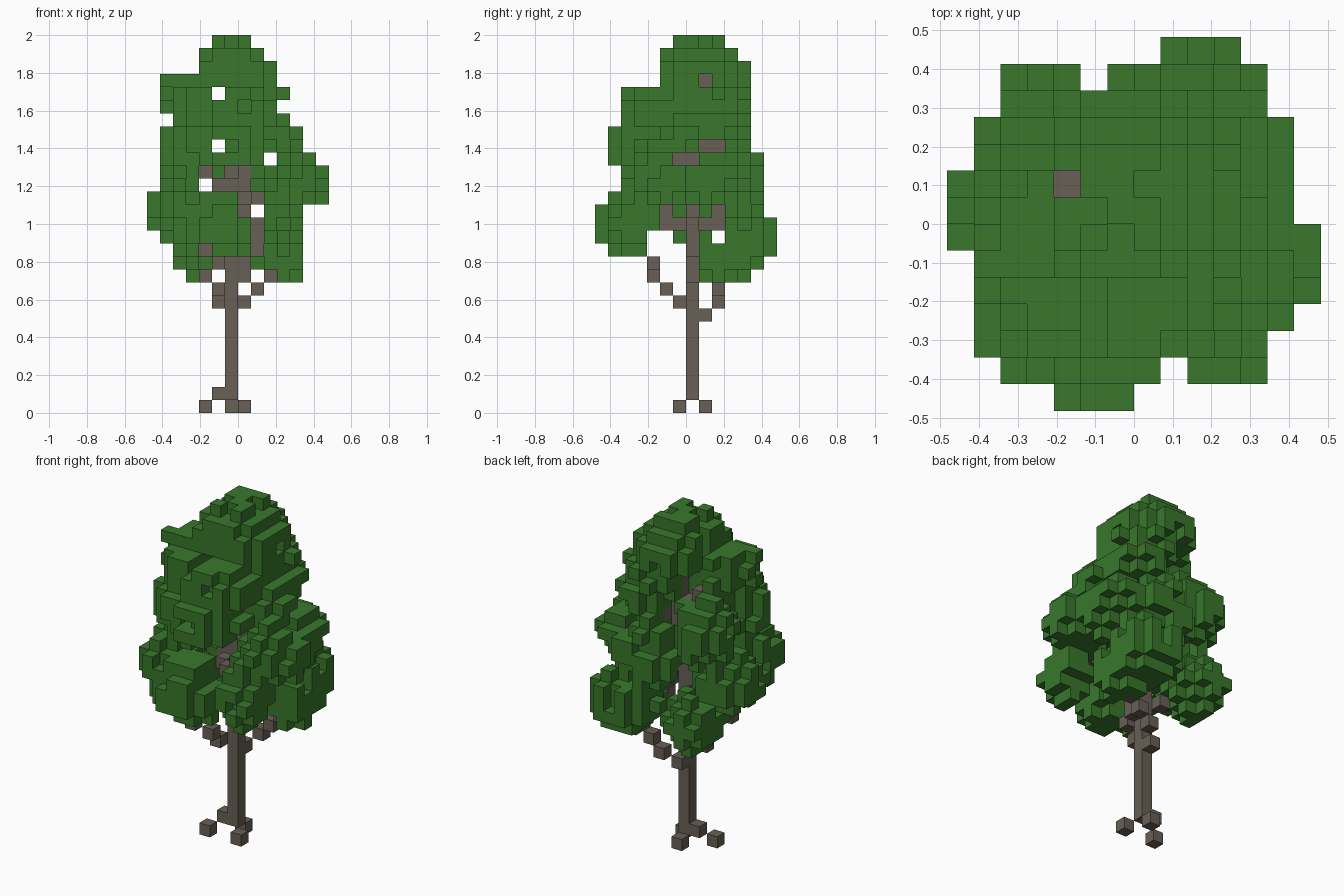
import bpy
import bmesh
import random

if "Cube" in bpy.data.objects:
    bpy.data.objects.remove(bpy.data.objects["Cube"], do_unlink=True)

random.seed(4)
UNIT = 2 / 29      # edge of one block
occupied = {}      # block -> part name


def make_material(name, colour):
    mat = bpy.data.materials.new(name)
    mat.use_nodes = True
    mat.diffuse_color = colour
    mat.node_tree.nodes["Principled BSDF"].inputs["Base Color"].default_value = colour
    return mat


bark = make_material("bark_brown", (0.138, 0.115, 0.092, 1))
leaf = make_material("leaf_green", (0.04, 0.185, 0.024, 1))


def limb(name, *points):
    """Chain of blocks stepping through the given points."""
    occupied[points[0]] = name
    for start, end in zip(points, points[1:]):
        steps = max(abs(b - a) for a, b in zip(start, end))
        for s in range(1, steps + 1):
            cell = tuple(round(a + (b - a) * s / steps) for a, b in zip(start, end))
            occupied[cell] = name


# Trunk, roots and branches, in block coordinates
limb("trunk", (-1, 0, 1), (-1, 0, 16), (-1, 1, 19), (-1, 1, 25))
limb("right_root", (-2, 0, 1), (-3, -1, 0))
limb("front_root", (0, -1, 0))
limb("back_root", (-1, 1, 0))
limb("front_branch", (-2, -1, 8), (-2, -2, 9), (-3, -3, 10), (-2, -3, 11), (-3, -4, 12), (-3, -4, 14))
limb("back_left_branch", (-1, 1, 7), (0, 2, 8), (1, 2, 9), (2, 2, 11), (2, 4, 13))
limb("back_right_branch", (-2, 1, 11), (-3, 2, 12))
limb("left_branch", (0, 0, 10), (0, 0, 11), (1, 0, 12), (1, 0, 14), (0, 0, 15), (0, 0, 18))
limb("right_branch", (-2, 0, 14), (-2, 0, 17), (-3, 0, 18), (-4, 0, 19))
limb("middle_front_branch", (0, -1, 14), (0, -2, 14), (0, -2, 15), (1, -4, 16))
limb("middle_back_branch", (0, 1, 14), (0, 2, 14), (0, 2, 15), (1, 3, 17))
limb("upper_front_branch", (0, 0, 19), (0, -1, 19), (0, -3, 21))
limb("upper_back_branch", (0, 1, 20), (0, 2, 20), (1, 3, 21))
limb("upper_right_branch", (-1, 1, 20), (-3, 1, 22))

# Leaf clusters: first and last block along x, y and z
clusters = {
    "crown_leaves": ((-4, 2), (-3, 4), (23, 28)),
    "crown_left_leaves": ((-1, 2), (-2, 3), (22, 27)),
    "heart_leaves": ((-3, 2), (-3, 1), (19, 24)),
    "upper_right_leaves": ((-6, -2), (-4, 1), (22, 26)),
    "upper_front_leaves": ((-3, 2), (-5, -1), (20, 25)),
    "upper_back_leaves": ((-1, 3), (0, 4), (20, 25)),
    "upper_left_leaves": ((0, 4), (-3, 3), (18, 23)),
    "middle_right_leaves": ((-6, -2), (0, 4), (17, 22)),
    "middle_right_front_leaves": ((-6, -2), (-5, -1), (17, 22)),
    "middle_front_leaves": ((-4, 2), (-6, -2), (18, 22)),
    "middle_back_leaves": ((-2, 3), (2, 5), (14, 20)),
    "middle_left_leaves": ((2, 6), (-5, 0), (15, 20)),
    "middle_left_back_leaves": ((1, 5), (-1, 4), (15, 20)),
    "lower_front_leaves": ((-5, 1), (-7, -3), (11, 17)),
    "lower_front_left_leaves": ((1, 5), (-6, -3), (12, 17)),
    "lower_front_right_leaves": ((-6, -2), (-6, -1), (13, 18)),
    "lower_right_leaves": ((-7, -3), (-2, 2), (12, 17)),
    "low_left_leaves": ((1, 5), (0, 5), (10, 14)),
    "lower_back_left_leaves": ((-1, 5), (2, 6), (11, 15)),
    "low_back_right_leaves": ((-6, -2), (1, 5), (10, 14)),
}

# Gaps right through the foliage, and openings that show the branches
through_gaps = {(-2, 24), (-2, 20), (2, 19), (-3, 17), (1, 15), (-2, 10), (1, 10)}
front_openings = {(1, 12), (1, 13), (1, 14), (0, 15), (0, 16), (0, 17), (0, 18),
                  (-1, 17), (-1, 18), (-2, 17), (-3, 18), (-3, 12)}
side_openings = {(-1, 19), (0, 19), (1, 20), (2, 20), (1, 25), (0, 14), (0, 15),
                 (-1, 14), (1, 14), (-2, 14), (2, 14), (-2, 15), (2, 15)}


def is_open(x, y, z):
    low_gap = z < 14 and -4 < y < 1 and (y, z) != (-1, 13)
    outside = ((z < 12 and y < 1) or (x > 4 and not 15 < z < 20) or (z < 13 and x < -5)
               or (z > 24 and y < -2) or (z > 25 and x < -3))
    back_gap = y > 0 and z in (17, 22, 23) and abs(3 * x + 3 + 2 * y) < 3
    return (low_gap or outside or back_gap or (y, z) == (2, 13)
            or (x, z) in through_gaps
            or ((x, z) in front_openings and y < 0)
            or ((y, z) in side_openings and x > -1)
            or ((x, y) == (-3, 1) and z > 22))


def sprig(x, y, z):
    """A leaf block with its six neighbours."""
    yield x, y, z
    for step in (-1, 1):
        yield x + step, y, z
        yield x, y + step, z
        yield x, y, z + step


def grow(name, spans):
    """Fill a rounded cluster with sprigs, leaving its surface ragged."""
    ranges = [range(a + 1, b) for a, b in spans]
    for x in ranges[0]:
        for y in ranges[1]:
            for z in ranges[2]:
                reach = sum(abs((2 * c - a - b) / (b - a - 1)) ** 2.2
                            for c, (a, b) in zip((x, y, z), spans))
                if reach < 1 and random.random() < 0.7:
                    for cell in sprig(x, y, z):
                        if not is_open(*cell):
                            occupied.setdefault(cell, name)


for cluster_name, cluster_spans in clusters.items():
    grow(cluster_name, cluster_spans)


def build(name, cells):
    """Make one object from the exposed faces of its blocks."""
    bm = bmesh.new()
    for cell in cells:
        for axis in range(3):
            for side in (0, 1):
                neighbour = list(cell)
                neighbour[axis] += 2 * side - 1
                if tuple(neighbour) in occupied:
                    continue
                corners = []
                for u, v in ((0, 0), (1, 0), (1, 1), (0, 1)):
                    p = list(cell)
                    p[axis] += side
                    p[(axis + 1) % 3] += u
                    p[(axis + 2) % 3] += v
                    corners.append(bm.verts.new([c * UNIT for c in p]))
                bm.faces.new(corners if side else corners[::-1])
    mesh = bpy.data.meshes.new(name)
    bm.to_mesh(mesh)
    bm.free()
    mesh.materials.append(leaf if name in clusters else bark)
    bpy.context.collection.objects.link(bpy.data.objects.new(name, mesh))


for part in dict.fromkeys(occupied.values()):
    build(part, [cell for cell, owner in occupied.items() if owner == part])
